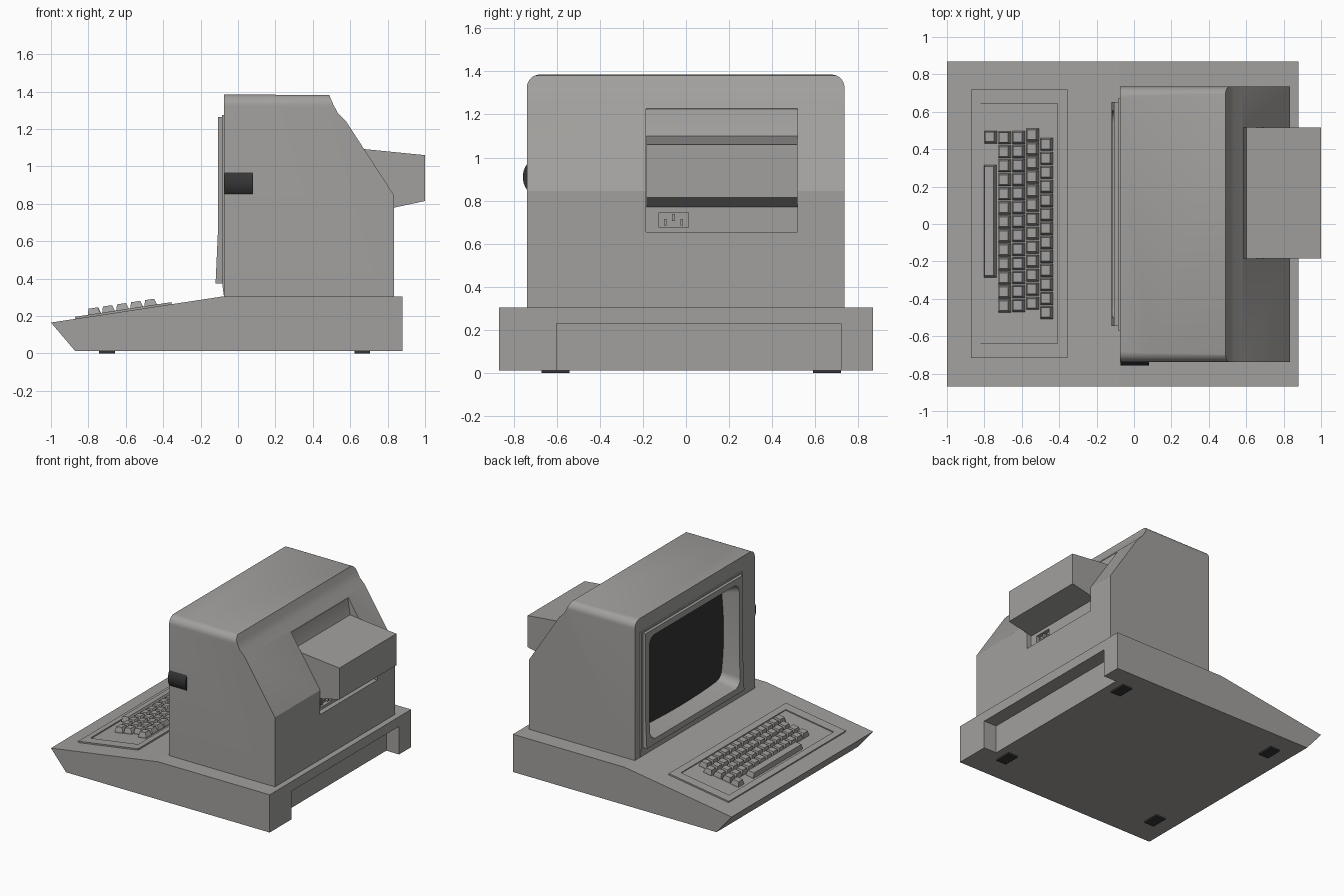
import bpy, bmesh, math
from mathutils import Matrix, Vector

if "Cube" in bpy.data.objects:
    bpy.data.objects.remove(bpy.data.objects["Cube"])


def material(name, rgb):
    m = bpy.data.materials.new(name)
    m.diffuse_color = (*rgb, 1)
    m.use_nodes = True
    m.node_tree.nodes["Principled BSDF"].inputs["Base Color"].default_value = m.diffuse_color
    return m


CASE = material("warm_grey_plastic", (0.36, 0.352, 0.34))
DARK = material("near_black", (0.035, 0.035, 0.035))


def loft(name, rings, mat=CASE, matrix=None):
    """Closed solid through rings of equal point count."""
    bm = bmesh.new()
    loops = [[bm.verts.new(p) for p in r] for r in rings]
    n = len(loops[0])
    for a, b in zip(loops, loops[1:]):
        for i in range(n):
            j = (i + 1) % n
            bm.faces.new((a[i], a[j], b[j], b[i]))
    bm.faces.new(loops[0])
    bm.faces.new(loops[-1])
    bmesh.ops.recalc_face_normals(bm, faces=bm.faces)
    if matrix:
        bm.transform(matrix)
    me = bpy.data.meshes.new(name)
    bm.to_mesh(me)
    bm.free()
    me.materials.append(mat)
    ob = bpy.data.objects.new(name, me)
    bpy.context.collection.objects.link(ob)
    return ob


def prism(name, xz, y0, y1, mat=CASE):
    return loft(name, [[(x, y, z) for x, z in xz] for y in (y0, y1)], mat)


def rect(x0, x1, y0, y1, z):
    return [(x0, y0, z), (x1, y0, z), (x1, y1, z), (x0, y1, z)]


def box(name, x0, x1, y0, y1, z0, z1, mat=CASE, matrix=None):
    return loft(name, [rect(x0, x1, y0, y1, z0), rect(x0, x1, y0, y1, z1)], mat, matrix)


def rounded(x, y0, y1, z0, z1, r, seg=6, bottom=True):
    """Rounded rectangle ring in the yz plane."""
    pts = []
    rb = r if bottom else 0.0001
    for cy, cz, a0, rr in ((y1 - r, z1 - r, 0, r), (y0 + r, z1 - r, 90, r),
                           (y0 + rb, z0 + rb, 180, rb), (y1 - rb, z0 + rb, 270, rb)):
        for i in range(seg + 1):
            a = math.radians(a0 + 90 * i / seg)
            pts.append((x, cy + rr * math.cos(a), cz + rr * math.sin(a)))
    return pts


def boolean(ob, cutter, op='DIFFERENCE', keep=False):
    mod = ob.modifiers.new("bool", 'BOOLEAN')
    mod.operation, mod.object, mod.solver = op, cutter, 'EXACT'
    bpy.context.view_layer.objects.active = ob
    bpy.ops.object.modifier_apply(modifier=mod.name)
    if not keep:
        bpy.data.objects.remove(cutter)


def smooth(ob, deg=30):
    bpy.ops.object.select_all(action='DESELECT')
    ob.select_set(True)
    bpy.context.view_layer.objects.active = ob
    bpy.ops.object.shade_smooth_by_angle(angle=math.radians(deg))


# Wedge base with a notch along the back
base = prism("base", [(-1, 0.165), (-0.87, 0.012), (0.88, 0.012), (0.88, 0.305),
                      (-0.08, 0.305)], -0.868, 0.868)
boolean(base, box("notch_cutter", 0.77, 1.0, -0.6, 0.72, -0.1, 0.23))

# Four feet
for x in (-0.70, 0.665):
    for y in (-0.605, 0.655):
        box("foot", x - 0.042, x + 0.042, y - 0.065, y + 0.065, 0, 0.014, DARK)

# Monitor body: side profile with rounded top edges
body = prism("monitor_body", [(-0.075, 0.30), (-0.075, 1.385), (0.488, 1.381), (0.51, 1.33),
                              (0.532, 1.288), (0.575, 1.245), (0.835, 0.845),
                              (0.835, 0.30)], -0.9, 0.9)
boolean(body, loft("rounding", [rounded(x, -0.738, 0.735, 0.1, 1.385, 0.06, 8, False)
                                for x in (-0.3, 1.2)]), 'INTERSECT')

# Rear recess and power socket opening
boolean(body, prism("rear_cutter", [(1.0, 0.655), (0.795, 0.655), (0.795, 0.78), (0.605, 1.08),
                                    (0.582, 1.22), (0.59, 1.24), (1.0, 1.24)], -0.185, 0.517))
boolean(body, box("socket_cutter", 0.765, 0.83, -0.125, 0.012, 0.675, 0.745))

# Front bezel: backing plate and raised frame
plate = prism("bezel_plate", [(-0.06, 0.31), (-0.076, 0.31), (-0.085, 0.38), (-0.085, 1.275),
                              (-0.06, 1.275)], -0.57, 0.67)
frame = prism("bezel_frame", [(-0.07, 0.375), (-0.12, 0.375), (-0.108, 0.64), (-0.108, 1.265),
                              (-0.07, 1.265)], -0.545, 0.652)
opening = loft("screen_cutter", [rounded(-0.14, -0.507, 0.612, 0.413, 1.228, 0.07),
                                 rounded(0.04, -0.465, 0.57, 0.46, 1.18, 0.06)])
opening.hide_render = True
for part in (plate, frame, body):
    boolean(part, opening, keep=True)
bpy.data.objects.remove(opening)
for part in (plate, frame, body):
    smooth(part)

# Bulging glass screen
bm = bmesh.new()
bmesh.ops.create_grid(bm, x_segments=16, y_segments=16, size=0.5)
for v in bm.verts:
    u, w = v.co.x, v.co.y
    v.co = Vector((-0.015 + 0.09 * (u * u + w * w), 0.0525 - u * 1.05, 0.82 + w * 0.74))
me = bpy.data.meshes.new("screen")
bm.to_mesh(me)
bm.free()
me.materials.append(DARK)
screen = bpy.data.objects.new("screen", me)
bpy.context.collection.objects.link(screen)
smooth(screen)

# Rear tube housing
prism("rear_housing", [(0.6, 1.1), (1.0, 1.06), (1.0, 0.815), (0.79, 0.77), (0.6, 1.0)],
      -0.184, 0.516)

# Power socket prongs
for y, z in ((-0.097, 0.700), (-0.058, 0.722), (-0.02, 0.700)):
    box("socket_prong", 0.76, 0.79, y - 0.006, y + 0.006, z - 0.016, z + 0.016)

# Side thumbwheel
axis_y, axis_z, r = -0.657, 0.91, 0.1
ring = [(axis_y + r * math.cos(2 * math.pi * i / 40), axis_z + r * math.sin(2 * math.pi * i / 40))
        for i in range(40)]
smooth(loft("thumbwheel", [[(x, y, z) for y, z in ring] for x in (-0.073, 0.08)], DARK))

# Keyboard surround, lying on the slope (local x follows the slope)
SLOPE = 0.14 / 0.92
TILT = (Matrix.Translation((-1, 0, 0.165)) @ Matrix.Rotation(-math.atan(SLOPE), 4, 'Y')
        @ Matrix.Scale(math.sqrt(1 + SLOPE ** 2), 4, (1, 0, 0)) @ Matrix.Translation((1, 0, 0)))
surround = box("keyboard_surround", -0.87, -0.355, -0.717, 0.72, -0.005, 0.011, CASE, TILT)
boolean(surround, box("well_cutter", -0.82, -0.407, -0.64, 0.645, 0.003, 0.05, CASE, TILT))


# Tapered keys
def key(name, x, y0, y1):
    h, t = 0.033, 0.007
    loft(name, [rect(x - h, x + h, y0, y1, 0.0),
                rect(x - h, x + h, y0, y1, 0.012),
                rect(x - h + t, x + h - t - 0.003, y0 + t + 0.003, y1 - t, 0.043)], CASE, TILT)


for x, top in ((-0.69, 0.495), (-0.615, 0.497), (-0.54, 0.51), (-0.465, 0.46)):
    for i in range(13):
        y = top - 0.075 * i
        key("key", x, y - 0.068, y)
key("corner_key", -0.764, 0.43, 0.498)
key("space_bar", -0.767, -0.285, 0.315)
